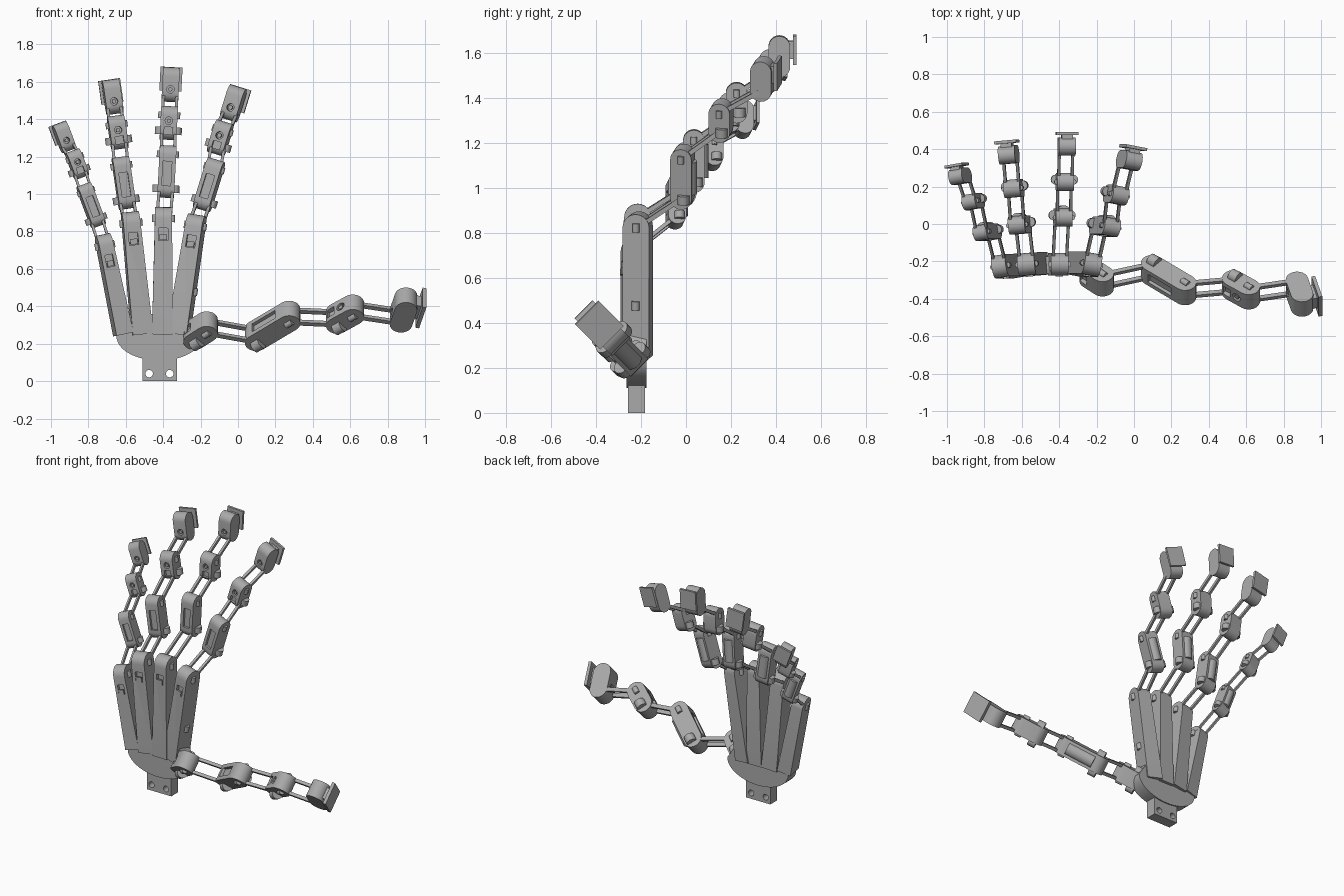
import bpy, bmesh
from math import sin, cos, pi, radians
from mathutils import Matrix, Vector

if "Cube" in bpy.data.objects:
    bpy.data.objects.remove(bpy.data.objects["Cube"])

grey = bpy.data.materials.new("plain_grey")
grey.use_nodes = True
grey.diffuse_color = (0.4, 0.4, 0.4, 1)
grey.node_tree.nodes["Principled BSDF"].inputs["Base Color"].default_value = (0.4, 0.4, 0.4, 1)
parts = []


def finish(bm, name, frame):
    bmesh.ops.recalc_face_normals(bm, faces=bm.faces)
    me = bpy.data.meshes.new(name)
    bm.to_mesh(me)
    bm.free()
    me.materials.append(grey)
    ob = bpy.data.objects.new(name, me)
    ob.matrix_world = frame
    bpy.context.collection.objects.link(ob)
    parts.append(ob)
    return ob


def box(name, frame, centre, size):
    bm = bmesh.new()
    m = Matrix.Translation(centre) @ Matrix.Diagonal((*size, 1))
    bmesh.ops.create_cube(bm, size=1, matrix=m)
    return finish(bm, name, frame)


def cylinder(name, frame, centre, radius, depth, axis="Z", sides=20):
    turn = {"X": Matrix.Rotation(pi / 2, 4, "Y"), "Y": Matrix.Rotation(pi / 2, 4, "X"),
            "Z": Matrix.Identity(4)}[axis]
    bm = bmesh.new()
    bmesh.ops.create_cone(bm, cap_ends=True, segments=sides, radius1=radius, radius2=radius,
                          depth=depth, matrix=Matrix.Translation(centre) @ turn)
    return finish(bm, name, frame)


def prism(name, frame, points, axis, half):
    """Extrude a closed 2D profile along the local x or y axis."""
    place = (lambda p: (-half, *p)) if axis == "X" else (lambda p: (p[0], -half, p[1]))
    bm = bmesh.new()
    face = bm.faces.new([bm.verts.new(place(p)) for p in points])
    new = bmesh.ops.extrude_face_region(bm, geom=[face])["geom"]
    move = (2 * half, 0, 0) if axis == "X" else (0, 2 * half, 0)
    bmesh.ops.translate(bm, vec=move, verts=[v for v in new if isinstance(v, bmesh.types.BMVert)])
    return finish(bm, name, frame)


def cut(ob, cutter):
    """Subtract the cutter, keep the result and discard the cutter."""
    mod = ob.modifiers.new("cut", "BOOLEAN")
    mod.operation, mod.object, mod.solver = "DIFFERENCE", cutter, "EXACT"
    cutter.hide_render = True
    bpy.context.view_layer.update()
    result = bpy.data.meshes.new_from_object(ob.evaluated_get(bpy.context.evaluated_depsgraph_get()))
    ob.modifiers.clear()
    ob.data = result
    parts.remove(cutter)
    bpy.data.objects.remove(cutter)


def arc(cz, r, start, stop, steps=12):
    return [(r * cos(start + (stop - start) * i / steps), cz + r * sin(start + (stop - start) * i / steps))
            for i in range(steps + 1)]


def make_frame(centre, side, up):
    side, up = Vector(side).normalized(), Vector(up).normalized()
    back = up.cross(side).normalized()
    side = back.cross(up)
    m = Matrix((side, back, up)).transposed().to_4x4()
    m.translation = Vector(centre)
    return m


LENGTH = {"base": 0.165, "lower": 0.28, "middle": 0.18, "tip": 0.185}


def segment(name, kind, frame, s):
    """One capsule phalanx; returns its lower and upper joint points."""
    r, w = 0.048 * s, 0.045 * s
    h = LENGTH[kind] * s / 2 - r
    body = prism(name + "_body", frame, arc(h, r, 0, pi) + arc(-h, r, pi, 2 * pi), "X", w)
    if kind == "lower":
        cut(body, box("cutter", frame, (0, -r, -0.01 * s), (1.05 * w, 0.03 * s, 0.13 * s)))
        cylinder(name + "_barrel", frame, (0, 0.6 * r, 0), 0.036 * s, 0.15 * s)
    if kind in ("middle", "tip"):
        z = 0.012 * s if kind == "middle" else -0.025 * s
        cut(body, cylinder("cutter", frame, (0, -r, z), 0.02 * s, 0.06 * s, "Y"))
        cylinder(name + "_screw", frame, (0, -0.75 * r, z), 0.011 * s, 0.02 * s, "Y")
    if kind in ("middle", "base"):
        cut(body, box("cutter", frame, (0, -r, -h), (w, 0.04 * s, 0.04 * s)))
    # side ears carrying the hinge pins
    if kind != "tip":
        for sx in (-1, 1):
            cylinder(name + "_lower_ear", frame, (sx * w, 0.012 * s, -h), 0.027 * s, 0.04 * s)
            cylinder(name + "_upper_ear", frame, (sx * w, 0, h), 0.014 * s, 0.035 * s)
    # back pad of the fingertip
    else:
        box(name + "_pad_neck", frame, (0, 0.05 * s, 0.03 * s), (0.06 * s, 0.03 * s, 0.08 * s))
        box(name + "_pad", frame, (0, 0.069 * s, 0.03 * s), (0.118 * s, 0.016 * s, 0.128 * s))
    return frame @ Vector((0, 0, -h)), frame @ Vector((0, 0, h))


def rods(name, start, stop, side, s):
    """Pair of parallel link bars between two joints."""
    side = Vector(side).normalized()
    up = stop - start
    for sx in (-1, 1):
        f = make_frame((start + stop) / 2 + side * (sx * 0.036 * s), side, up)
        box(name + "_link_rod", f, (0, 0, 0), (0.016 * s, 0.02 * s, up.length + 0.02 * s))


# fingers: scale, sideways twist, metacarpal base, knuckle, three phalanx centres
fingers = {
    "index": (1, -10, (-.32, -.215, .25), (-.228, -.215, .83),
              ((-.155, -.015, 1.05), (-.095, .155, 1.30), (-.025, .34, 1.485))),
    "middle": (1, 0, (-.405, -.215, .25), (-.398, -.215, .87),
               ((-.38, .035, 1.12), (-.37, .225, 1.38), (-.36, .415, 1.585))),
    "ring": (1, 5, (-.512, -.215, .25), (-.572, -.215, .845),
             ((-.61, -.005, 1.06), (-.643, .19, 1.33), (-.67, .37, 1.52))),
    "little": (.85, 9, (-.613, -.225, .25), (-.712, -.225, .725),
               ((-.785, -.045, .94), (-.86, .12, 1.16), (-.93, .255, 1.305))),
}
for name, (s, twist, base, knuckle, centres) in fingers.items():
    t = radians(twist)
    side = (cos(t), sin(t), 0)
    # metacarpal bar, rounded at the knuckle and wider at the palm
    up = Vector(knuckle) - Vector(base)
    f = make_frame(knuckle, side, up)
    r, w, n = 0.06, 0.046 * s, up.length
    bar = prism(name + "_metacarpal", f, arc(0, r, 0, pi) + [(-r, -n), (r, -n)], "X", w)
    for v in bar.data.vertices:
        if v.co.z < -0.1:
            v.co.x *= 1.2
    cut(bar, box("cutter", f, (0, -r, -0.085), (0.05 * s, 0.04, 0.065)))
    box(name + "_knuckle_latch", f, (0, -r, -0.1), (0.04 * s, 0.012, 0.03))
    for sx in (-1, 1):
        cylinder(name + "_knuckle_ear", f, (sx * w, 0, 0), 0.016, 0.04)
    if name == "index":
        cylinder("palm_edge_stud", f, (w * 1.1, 0, -0.35), 0.018, 0.04)
    # phalanges and their links
    joint = Vector(knuckle)
    lean = Vector(centres[2]) - Vector(knuckle)
    for kind, c in zip(("lower", "middle", "tip"), centres):
        fr = make_frame(c, side, (lean.x, 0, lean.z))
        low, high = segment(f"{name}_{kind}", kind, fr, s)
        rods(f"{name}_{kind}", joint, low, fr.col[0].to_3d(), s)
        joint = high

# thumb, reaching sideways
joint = None
for kind, c, angle in (("base", (-.2, -.285, .27), 42), ("lower", (.185, -.30, .295), 40),
                       ("middle", (.572, -.352, .358), 38), ("tip", (.885, -.375, .38), 76)):
    a = radians(angle)
    fr = make_frame(c, (0, -1, -1), (cos(a), -sin(a) * .707, sin(a) * .707))
    low, high = segment("thumb_" + kind, kind, fr, 1.25)
    if joint:
        rods("thumb_" + kind, joint, low, (0, -1, -1), 1.25)
    joint = high

# palm plate with rounded heel
palm_frame = Matrix.Translation((-.42, -.22, 0))
outline = [(.23 * cos(pi + pi * i / 24), .24 + .13 * sin(pi + pi * i / 24)) for i in range(25)]
outline += [(.15, .365), (-.17, .355)]
prism("palm_plate", palm_frame, outline, "Y", .045)

# wrist tab with two bolt holes
tab = box("wrist_tab", palm_frame, (0.002, 0, .075), (.185, .074, .15))
for x in (-.055, .055):
    cut(tab, cylinder("cutter", palm_frame, (x, 0, .04), .02, .3, "Y"))

# smooth round surfaces, keep edges sharp
bpy.ops.object.select_all(action="DESELECT")
for ob in parts:
    ob.select_set(True)
bpy.context.view_layer.objects.active = parts[0]
bpy.ops.object.shade_smooth_by_angle(angle=radians(30))
